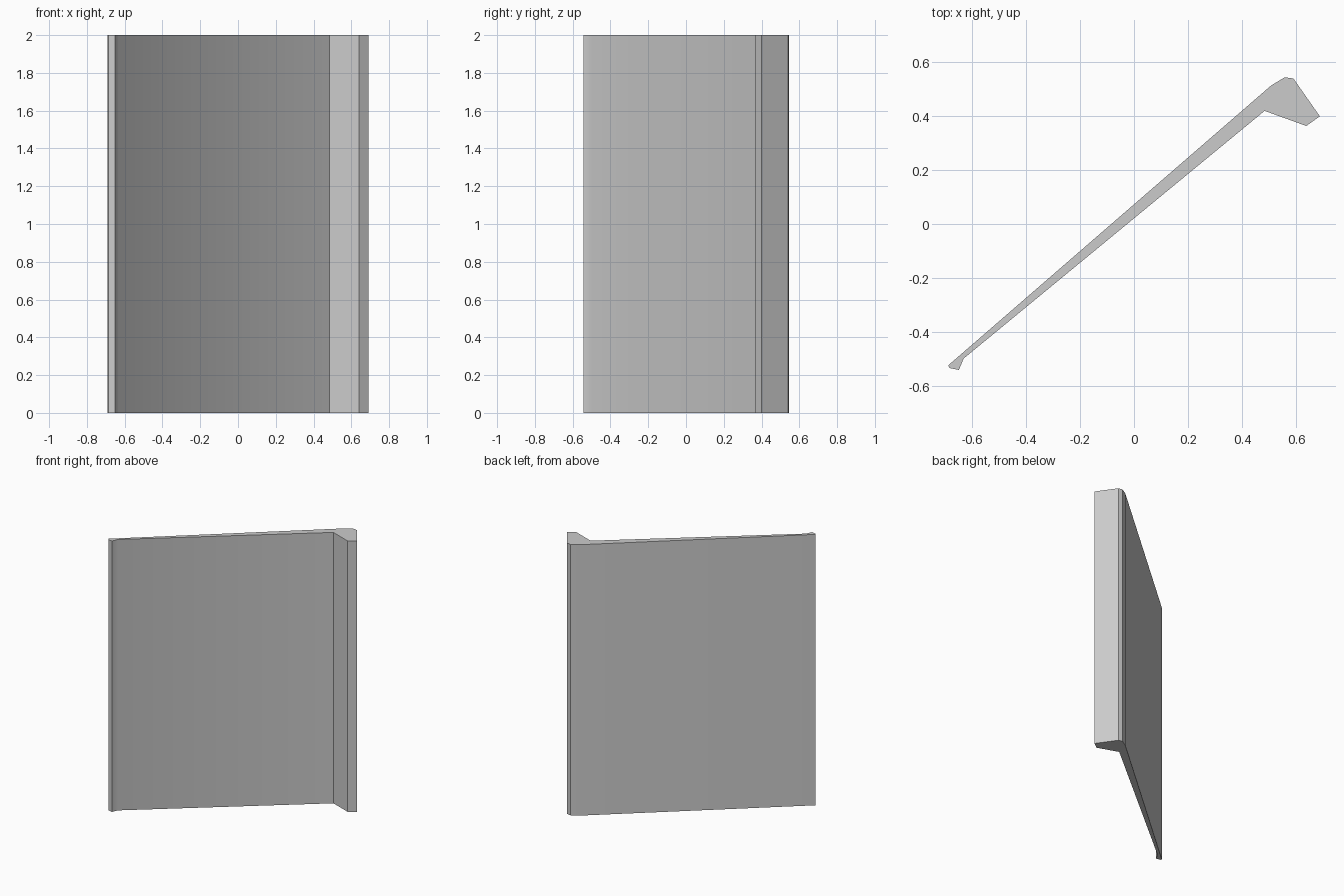
import bpy, bmesh, math

if "Cube" in bpy.data.objects:
    bpy.data.objects.remove(bpy.data.objects["Cube"])

# Cross-section of the panel: thin tapering web, thick flange on the right, small lip on the left
PROFILE = [
    (-0.69, -0.525), (-0.685, -0.535), (-0.65, -0.542), (-0.633, -0.50),
    (0.485, 0.42), (0.64, 0.364), (0.69, 0.40),
    (0.592, 0.54), (0.56, 0.545), (0.51, 0.515),
]
HEIGHT = 2.0

grey = bpy.data.materials.new("plain grey")
grey.diffuse_color = (0.6, 0.6, 0.6, 1)
grey.use_nodes = True
grey.node_tree.nodes["Principled BSDF"].inputs["Base Color"].default_value = grey.diffuse_color

# Extrude the section straight up
bm = bmesh.new()
base = bm.faces.new([bm.verts.new((x, y, 0)) for x, y in PROFILE])
top = bmesh.ops.extrude_face_region(bm, geom=[base], use_keep_orig=True)
bmesh.ops.translate(bm, vec=(0, 0, HEIGHT),
                    verts=[g for g in top["geom"] if isinstance(g, bmesh.types.BMVert)])
bmesh.ops.recalc_face_normals(bm, faces=bm.faces)

mesh = bpy.data.meshes.new("flanged_panel")
bm.to_mesh(mesh)
bm.free()
mesh.materials.append(grey)
panel = bpy.data.objects.new("flanged_panel", mesh)
bpy.context.collection.objects.link(panel)

# Shallow bends stay smooth, corners stay sharp
bpy.context.view_layer.objects.active = panel
panel.select_set(True)
bpy.ops.object.shade_smooth_by_angle(angle=math.radians(30))
